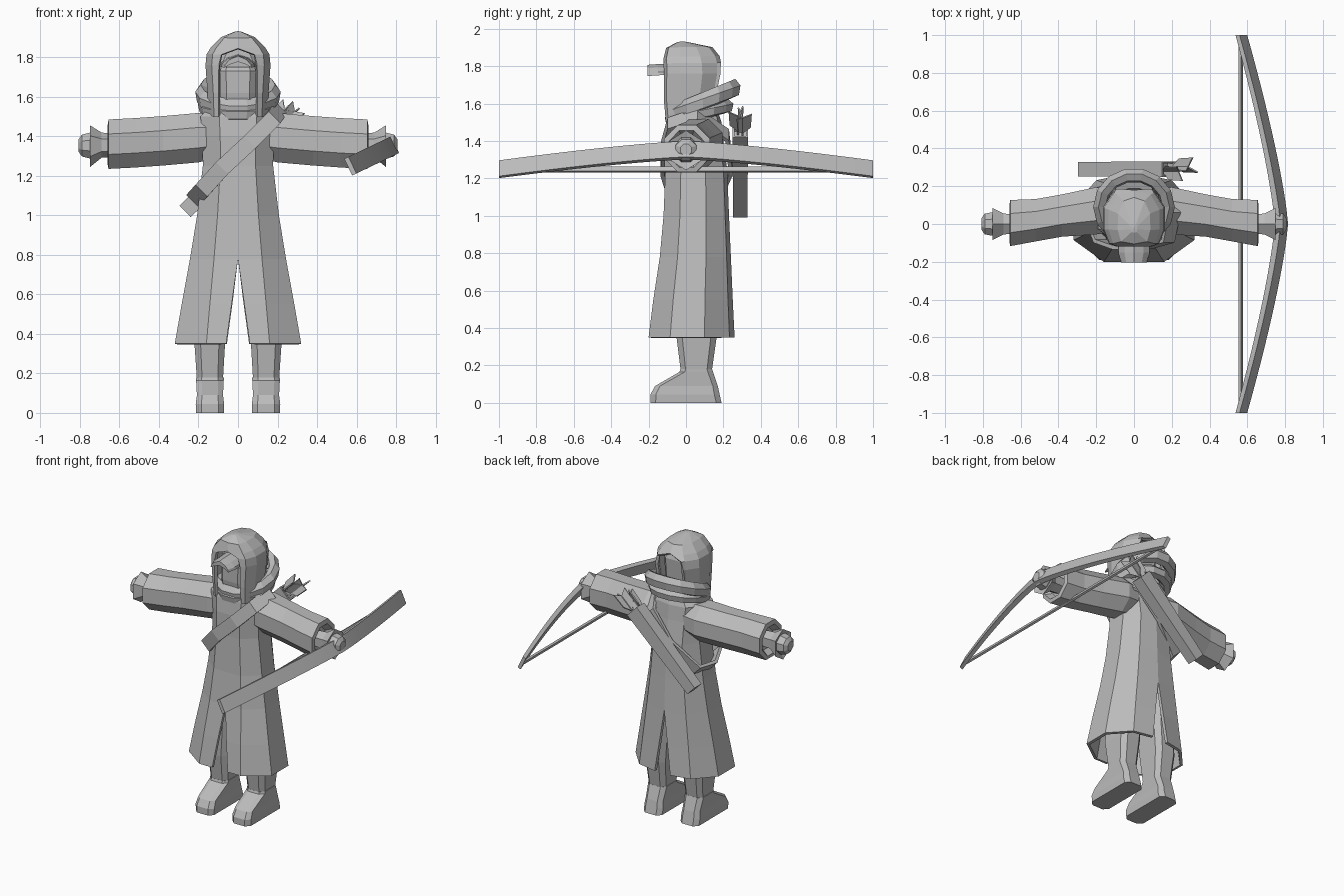
import bpy, bmesh, math
from mathutils import Vector

if "Cube" in bpy.data.objects:
    bpy.data.objects.remove(bpy.data.objects["Cube"])

GREY = bpy.data.materials.new("plain grey")
GREY.diffuse_color = (0.5, 0.5, 0.5, 1)
GREY.use_nodes = True
GREY.node_tree.nodes["Principled BSDF"].inputs["Base Color"].default_value = GREY.diffuse_color


def loft(name, rings, closed=True, caps=True, loop=False, mirror=False, shell=0, offset=-1):
    """Skin a list of equal-length point rings."""
    bm = bmesh.new()
    vs = [[bm.verts.new(p) for p in r] for r in rings]
    n = len(vs[0])
    pairs = list(zip(vs, vs[1:])) + ([(vs[-1], vs[0])] if loop else [])
    for a, b in pairs:
        for i in range(n if closed else n - 1):
            j = (i + 1) % n
            bm.faces.new((a[i], a[j], b[j], b[i]))
    if closed and caps and not loop:
        bm.faces.new(vs[0])
        bm.faces.new(vs[-1])
    bmesh.ops.recalc_face_normals(bm, faces=bm.faces)
    me = bpy.data.meshes.new(name)
    bm.to_mesh(me)
    bm.free()
    me.materials.append(GREY)
    ob = bpy.data.objects.new(name, me)
    bpy.context.collection.objects.link(ob)
    if mirror:
        m = ob.modifiers.new("mirror", 'MIRROR')
        m.use_axis[0] = True
        m.merge_threshold = 0.001
    if shell:
        s = ob.modifiers.new("shell", 'SOLIDIFY')
        s.thickness = shell
        s.offset = offset
    return ob


def half_ring(z, w, yf, yb, gap, profile):
    """Right half of a body ring, from front centre to back centre."""
    c, h = (yf + yb) / 2, (yb - yf) / 2
    pts = [(max(gap, u * w) if i else gap, c + v * h, z) for i, (u, v) in enumerate(profile)]
    return pts


def x_ring(x, yc, zc, ry, rz, n=8):
    """Upright polygon around the x axis, flat side up."""
    k = 1 / math.cos(math.pi / n)
    return [(x, yc + k * ry * math.cos((i + .5) * math.tau / n),
             zc + k * rz * math.sin((i + .5) * math.tau / n)) for i in range(n)]


def z_ring(z, xc, w, yf, yb, ch=0.4):
    """Level rectangle with cut corners."""
    c, h = (yf + yb) / 2, (yb - yf) / 2
    k = min(ch * w, ch * h)
    return [(xc + sx * a, c + sy * b, z) for sx, sy, a, b in (
        (1, -1, w - k, h), (1, -1, w, h - k), (1, 1, w, h - k), (1, 1, w - k, h),
        (-1, 1, w - k, h), (-1, 1, w, h - k), (-1, -1, w, h - k), (-1, -1, w - k, h))]


# Robe with a front slit
ROBE = [(0, -1), (.5, -1), (1, -.5), (1, .3), (.62, .88), (0, 1)]
loft("robe", [half_ring(*r, ROBE) for r in (
    (.35, .32, -.20, .26, .06), (.55, .285, -.175, .25, .032), (.78, .243, -.14, .24, 0),
    (1.0, .207, -.12, .23, 0), (1.25, .178, -.11, .22, 0), (1.40, .18, -.11, .20, 0),
    (1.50, .19, -.10, .19, 0), (1.56, .13, -.08, .17, 0), (1.60, .08, -.05, .13, 0))],
    closed=False, mirror=True, shell=.02)

# Legs and boots
loft("boot", [z_ring(*r) for r in (
    (0, .142, .07, -.19, .19), (.045, .142, .072, -.19, .18), (.09, .142, .066, -.165, .17),
    (.165, .142, .07, -.035, .145), (.18, .142, .07, -.03, .14))], mirror=True)
loft("leg", [z_ring(*r) for r in (
    (.17, .142, .066, -.028, .138), (.36, .143, .078, -.052, .165),
    (.75, .12, .085, -.06, .17))], mirror=True)

# Sleeves with hollow ends
loft("sleeve", [x_ring(*r) for r in (
    (.10, .07, 1.40, .11, .11), (.20, .07, 1.393, .125, .125), (.38, .045, 1.377, .112, .125),
    (.52, .02, 1.367, .112, .125), (.655, .005, 1.36, .122, .125),
    (.66, .003, 1.357, .095, .098), (.62, .003, 1.357, .07, .07))], mirror=True)

# Gloves: flared cuff and fist
loft("glove_cuff", [x_ring(*r, n=6) for r in (
    (.61, 0, 1.355, .05, .05), (.69, 0, 1.355, .055, .055), (.75, 0, 1.35, .085, .092),
    (.735, 0, 1.35, .05, .05))], mirror=True)
loft("fist", [x_ring(*r) for r in (
    (.70, 0, 1.353, .045, .05), (.75, 0, 1.353, .062, .065), (.79, 0, 1.353, .055, .055),
    (.808, 0, 1.353, .03, .03))], mirror=True)

# Hood with an arched face opening
HOOD = [(0, -1), (.82, -.92), (1, -.45), (1, .3), (.65, .85), (0, 1)]
loft("hood", [half_ring(*r, HOOD) for r in (
    (1.50, .13, -.09, .14, .09), (1.62, .135, -.10, .155, .09), (1.76, .145, -.10, .18, .09),
    (1.81, .14, -.10, .175, .08), (1.84, .12, -.10, .165, 0), (1.885, .075, -.09, .13, 0),
    (1.91, .012, -.04, .0, 0), (1.912, 0, -.02, -.018, 0))],
    closed=False, mirror=True, shell=.02)

# Head and face mask inside the hood
loft("head", [z_ring(*r) for r in (
    (1.5, 0, .10, -.05, .1), (1.78, 0, .11, -.055, .12), (1.84, 0, .08, -.05, .1))])
loft("face_mask", [z_ring(*r, .4) for r in (
    (1.5, 0, .085, -.07, .06), (1.62, 0, .088, -.088, .06), (1.73, 0, .09, -.088, .06),
    (1.75, 0, .085, -.07, .06))])

# Arched cap bill
ARCH = [(-1, 1.755), (-.95, 1.772), (-.6, 1.797), (0, 1.815), (.6, 1.797), (.95, 1.772),
        (1, 1.755), (.6, 1.772), (0, 1.785), (-.6, 1.772)]
loft("cap_bill", [[(u * w, y, z + dz) for u, z in ARCH]
                  for y, w, dz in ((-.04, .088, 0), (-.15, .085, -.004), (-.205, .068, -.008))])


# Tilted scarf rolls around the neck
def scarf(name, yc, zc, R, Ry, slope, rw, rh):
    rings = []
    for i in range(14):
        a = i * math.tau / 14
        rings.append([((R + rw * math.cos(b)) * math.cos(a),
                       yc + (Ry + rw * math.cos(b)) * math.sin(a),
                       zc + rh * math.sin(b) + slope * Ry * math.sin(a))
                      for b in (k * math.tau / 6 + .3 for k in range(6))])
    loft(name, rings, loop=True)


scarf("scarf", .09, 1.61, .18, .17, .43, .038, .052)
scarf("scarf_lower_roll", .07, 1.55, .165, .15, .25, .04, .04)

# Shoulder strap running right round the body
PATH = [(.18, -.09, 1.49), (.06, -.122, 1.37), (-.08, -.125, 1.24), (-.18, -.09, 1.13),
        (-.225, .03, 1.08), (-.2, .17, 1.09), (-.03, .24, 1.25), (.12, .22, 1.43), (.21, .06, 1.54)]
loft("strap", [[(x + s * .03, y, z - s * .03) for s in (-1, 1)] for x, y, z in PATH],
     closed=False, loop=True, shell=.022, offset=0)

# Quiver slung diagonally on the back
D, S, Y = Vector((.72, 0, .694)), Vector((.694, 0, -.72)), Vector((0, 1, 0))
BASE = Vector((-.268, .29, 1.02))


def quiver_ring(t, w, h, off=Vector()):
    c = BASE + D * t + off
    return [c + S * w * a + Y * h * b for a, b in ((-1, -1), (1, -1), (1, 1), (-1, 1))]


loft("quiver", [quiver_ring(*r) for r in (
    (0, .04, .038), (.63, .052, .042), (.63, .042, .032), (.58, .04, .03))])

# Arrows with three flat feathers each
for k, (a, b, t) in enumerate(((-.02, -.012, .72), (.022, .012, .75))):
    off = S * a + Y * b
    loft(f"arrow_shaft_{k}", [quiver_ring(.5, .006, .006, off), quiver_ring(t, .006, .006, off)])
    for f in range(3):
        ang = f * math.tau / 3 + .5 + k
        out = S * math.cos(ang) + Y * math.sin(ang)
        side = D.cross(out) * .004
        o = BASE + off
        prof = [o + D * (t - .12), o + D * (t - .07) + out * .045,
                o + D * (t + .03) + out * .05, o + D * t]
        loft(f"feather_{k}_{f}", [[p - side for p in prof], [p + side for p in prof]])

# Bow lying level, tilted towards the body, with its string
AX, WD = Vector((.9, 0, .43)), Vector((-.43, 0, .9))


def bow_ring(y, thick, wide, s):
    c = Vector((.78, y, 1.35)) + AX * s
    return [c + AX * thick * a + WD * wide * b for a, b in ((-1, -1), (1, -1), (1, 1), (-1, 1))]


bow = loft("bow", [bow_ring(y, .017 - .005 * abs(y), .047, -.235 * abs(y) ** 1.3)
                   for y in (i / 12 for i in range(-12, 13))])
bpy.context.view_layer.objects.active = bow
bow.select_set(True)
bpy.ops.object.shade_smooth_by_angle(angle=math.radians(35))
loft("bow_string", [bow_ring(y, .007, .014, -.238) for y in (-.97, .97)])
